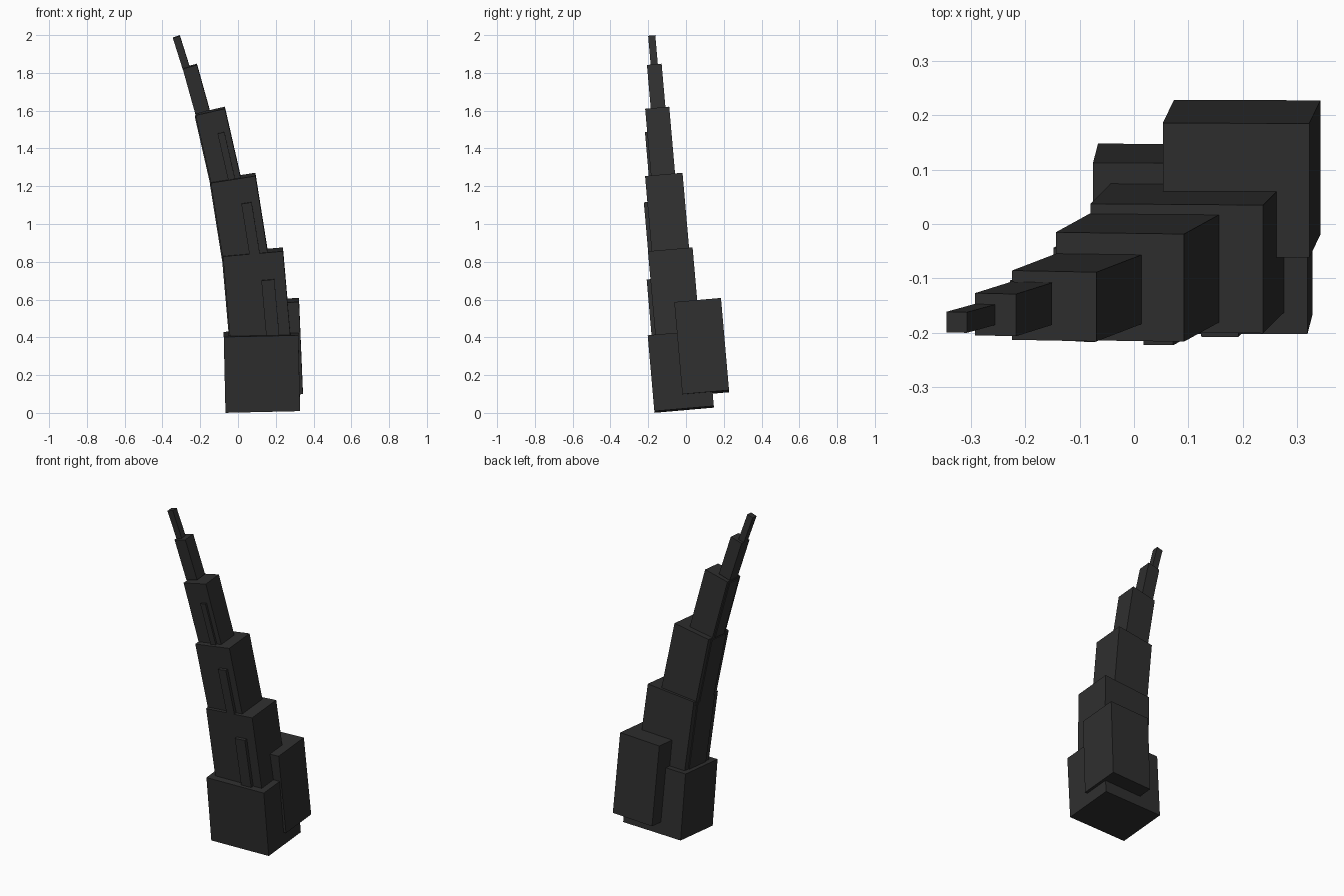
import bpy
from math import radians
from mathutils import Matrix, Vector

cube = bpy.data.objects.get("Cube")
if cube:
    bpy.data.objects.remove(cube, do_unlink=True)

charcoal = bpy.data.materials.new("charcoal")
charcoal.use_nodes = True
COLOUR = (0.028, 0.028, 0.028, 1)
charcoal.diffuse_color = COLOUR
charcoal.node_tree.nodes["Principled BSDF"].inputs["Base Color"].default_value = COLOUR

TILT = Matrix.Rotation(radians(5), 4, "X")


def block(name, top, size, lean, offset=(0, 0, 0)):
    """Box hanging below its top centre, leaning towards -x."""
    w, d, h = size
    corners = [(x * w / 2, y * d / 2, z * h)
               for z in (-1, 0) for x, y in ((-1, -1), (1, -1), (1, 1), (-1, 1))]
    faces = [(3, 2, 1, 0), (4, 5, 6, 7)]
    faces += [(i, (i + 1) % 4, (i + 1) % 4 + 4, i + 4) for i in range(4)]
    place = (Matrix.Translation(top) @ TILT
             @ Matrix.Rotation(radians(-lean), 4, "Y") @ Matrix.Translation(offset))
    mesh = bpy.data.meshes.new(name)
    mesh.from_pydata([place @ Vector(c) for c in corners], [], faces)
    mesh.materials.append(charcoal)
    bpy.context.collection.objects.link(bpy.data.objects.new(name, mesh))


# Base and the annex behind it
block("base", (0.122, -0.045, 0.42), (0.395, 0.316, 0.403), 1.3)
block("annex", (0.188, 0.062, 0.592), (0.27, 0.248, 0.49), 2.4)

# Stacked tiers, each leaning further, with a thin panel on the right side
tiers = [
    ("lower_tier", (0.079, -0.082, 0.852), (0.319, 0.237, 0.45), 5),
    ("middle_tier", (-0.026, -0.116, 1.244), (0.239, 0.199, 0.42), 9),
    ("upper_tier", (-0.147, -0.151, 1.598), (0.159, 0.128, 0.38), 12.8),
]
for name, top, (w, d, h), lean in tiers:
    block(name, top, (w, d, h), lean)
    block(name + "_side_panel", top, (0.012, d * 0.7, h - 0.02), lean, (-w / 2, 0, -0.01))

# Spire
block("spire_base", (-0.255, -0.167, 1.835), (0.078, 0.078, 0.25), 15.5)
block("spire_tip", (-0.3265, -0.181, 1.992), (0.039, 0.038, 0.175), 17.5)

# Front fins
block("lower_fin", (0.158, -0.188, 0.705), (0.069, 0.04, 0.31), 5)
block("middle_fin", (0.045, -0.203, 1.112), (0.055, 0.04, 0.28), 9)
block("upper_fin", (-0.09, -0.197, 1.484), (0.037, 0.04, 0.27), 12.8)
